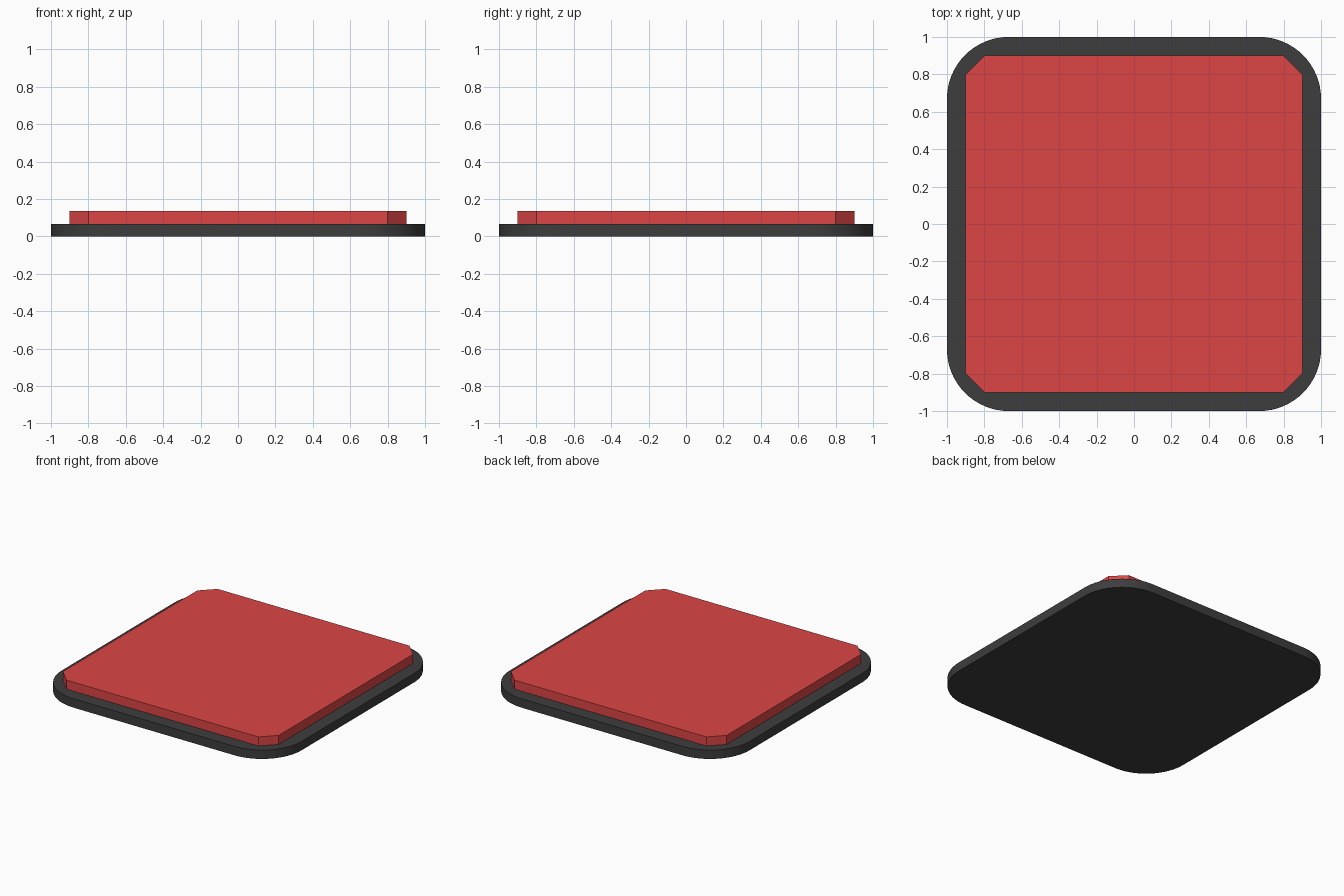
import bpy, bmesh
from math import cos, sin, pi

if "Cube" in bpy.data.objects:
    bpy.data.objects.remove(bpy.data.objects["Cube"])


def material(name, color):
    mat = bpy.data.materials.new(name)
    mat.diffuse_color = (*color, 1)
    mat.use_nodes = True
    mat.node_tree.nodes["Principled BSDF"].inputs["Base Color"].default_value = mat.diffuse_color
    return mat


def slab(name, half, corner, segments, z0, z1, mat):
    """Square plate whose corners are rounded (or chamfered with one segment)."""
    bm = bmesh.new()
    ring = []
    for q in range(4):
        start = q * pi / 2
        cx = (half - corner) * (1 if q in (0, 3) else -1)
        cy = (half - corner) * (1 if q in (0, 1) else -1)
        for i in range(segments + 1):
            a = start + i / segments * pi / 2
            ring.append(bm.verts.new((cx + corner * cos(a), cy + corner * sin(a), z0)))
    face = bm.faces.new(ring)
    top = bmesh.ops.extrude_face_region(bm, geom=[face], use_keep_orig=True)["geom"]
    for v in top:
        if isinstance(v, bmesh.types.BMVert):
            v.co.z = z1
    bmesh.ops.recalc_face_normals(bm, faces=bm.faces[:])
    mesh = bpy.data.meshes.new(name)
    bm.to_mesh(mesh)
    bm.free()
    mesh.materials.append(mat)
    obj = bpy.data.objects.new(name, mesh)
    bpy.context.collection.objects.link(obj)
    return obj


# Dark rounded base plate
base = slab("base_plate", 1.0, 0.33, 16, 0, 0.067, material("dark_grey", (0.047, 0.047, 0.047)))
bpy.context.view_layer.objects.active = base
base.select_set(True)
bpy.ops.object.shade_smooth_by_angle()

# Red chamfered pad set into the base, its underside just above the base's to avoid overlap
slab("top_pad", 0.9, 0.1, 1, 0.002, 0.135, material("red", (0.72, 0.06, 0.06)))
